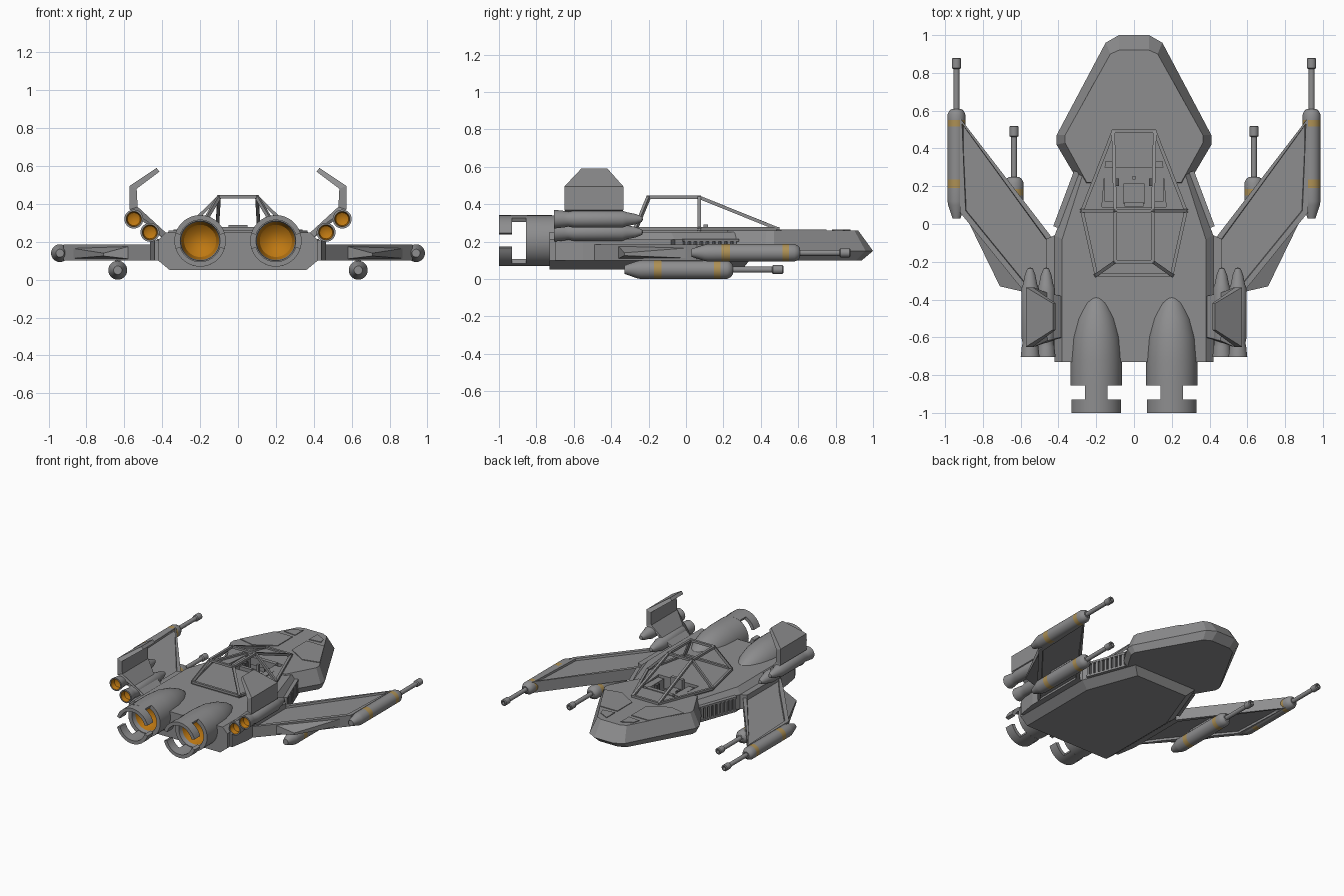
import bpy, bmesh, math
from mathutils import Vector

if "Cube" in bpy.data.objects:
    bpy.data.objects.remove(bpy.data.objects["Cube"])


def material(name, rgb):
    m = bpy.data.materials.new(name)
    m.diffuse_color = (*rgb, 1)
    m.use_nodes = True
    m.node_tree.nodes["Principled BSDF"].inputs["Base Color"].default_value = m.diffuse_color
    return m


GRAY = material("hull gray", (0.27, 0.27, 0.275))
GLOW = material("engine orange", (0.52, 0.19, 0.006))
STRIPE = material("stripe yellow", (0.42, 0.28, 0.09))
DARK = material("recess gray", (0.10, 0.10, 0.105))


def finish(name, bm, mats=(GRAY,), mirror=False, smooth=False):
    bmesh.ops.recalc_face_normals(bm, faces=bm.faces)
    me = bpy.data.meshes.new(name)
    bm.to_mesh(me)
    bm.free()
    ob = bpy.data.objects.new(name, me)
    bpy.context.collection.objects.link(ob)
    for m in mats:
        me.materials.append(m)
    if smooth:
        bpy.ops.object.select_all(action='DESELECT')
        ob.select_set(True)
        bpy.context.view_layer.objects.active = ob
        bpy.ops.object.shade_smooth_by_angle(angle=math.radians(32))
    if mirror:
        ob.modifiers.new("mirror", 'MIRROR')
    return ob


def loft_bm(rings):
    bm = bmesh.new()
    vs = [[bm.verts.new(p) for p in r] for r in rings]
    n = len(vs[0])
    for a, b in zip(vs, vs[1:]):
        for i in range(n):
            bm.faces.new((a[i], a[(i + 1) % n], b[(i + 1) % n], b[i]))
    bm.faces.new(vs[0])
    bm.faces.new(vs[-1])
    return bm


def loft(name, rings, **kw):
    return finish(name, loft_bm(rings), **kw)


def slab(name, outline, z0, z1, **kw):
    return loft(name, [[(x, y, z) for x, y in outline] for z in (z0, z1)], **kw)


def both(half):
    # closed outline from its right half
    return half + [(-x, y) for x, y in reversed(half)]


def box(name, c, s, **kw):
    x, y = c[0], c[1]
    a, b = s[0] / 2, s[1] / 2
    return slab(name, [(x - a, y - b), (x + a, y - b), (x + a, y + b), (x - a, y + b)],
                c[2] - s[2] / 2, c[2] + s[2] / 2, **kw)


def lathe(name, prof, cx, cz, mats=(GRAY,), n=28):
    # profile of (y, radius[, material of the following segment]) turned about y
    bm = bmesh.new()
    rows = []
    for p in prof:
        k = n if p[1] > 0 else 1
        rows.append([bm.verts.new((cx + p[1] * math.cos(math.tau * i / n), p[0],
                                   cz + p[1] * math.sin(math.tau * i / n))) for i in range(k)])
    for p, a, b in zip(prof, rows, rows[1:]):
        for i in range(n):
            j = (i + 1) % n
            q = [a[i % len(a)], a[j % len(a)], b[j % len(b)], b[i % len(b)]]
            f = bm.faces.new(list(dict.fromkeys(q)))
            f.material_index = p[2] if len(p) > 2 else 0
    return finish(name, bm, mats, mirror=True, smooth=True)


def beam(name, a, b, w=0.018, mirror=True):
    a, b = Vector(a), Vector(b)
    d = (b - a).normalized()
    u = d.cross(Vector((0, 0, 1)) if abs(d.z) < 0.9 else Vector((1, 0, 0))).normalized() * w / 2
    v = d.cross(u)
    return loft(name, [[p + u + v, p - u + v, p - u - v, p + u - v]
                       for p in (a - d * w / 3, b + d * w / 3)], mirror=mirror)


# main hull and nose, each a stack of outlines
def stack(name, levels):
    return loft(name, [[(x, y, z) for x, y in both(h)] for z, h in levels])


wide = [(0.42, -0.73), (0.42, -0.06), (0.27, 0.34)]
hull = stack("hull", [(0.05, [(0.36, -0.73), (0.36, -0.08), (0.22, 0.30)]),
                      (0.10, wide), (0.21, wide),
                      (0.25, [(0.38, -0.73), (0.38, -0.08), (0.25, 0.33)])])
nose = stack("nose", [
    (0.10, [(0.26, 0.22), (0.385, 0.43), (0.385, 0.47), (0.135, 0.91), (0.08, 0.94)]),
    (0.15, [(0.28, 0.20), (0.41, 0.42), (0.41, 0.47), (0.15, 0.96), (0.08, 1.0)]),
    (0.26, [(0.25, 0.22), (0.365, 0.43), (0.365, 0.47), (0.125, 0.90), (0.08, 0.92)])])
deck = slab("cockpit_deck", both([(0.20, -0.27), (0.275, 0.07), (0.11, 0.49)]), 0.20, 0.264)

# cockpit well cut into hull, nose and deck
cutter = slab("cockpit_cutter", both([(0.17, 0.09), (0.15, 0.33)]), 0.15, 0.4)
cutter.hide_render = True
cutter.hide_viewport = True
for ob in (hull, nose, deck):
    m = ob.modifiers.new("well", 'BOOLEAN')
    m.operation = 'DIFFERENCE'
    m.object = cutter
    m.solver = 'EXACT'
box("cockpit_floor", (0, 0.21, 0.155), (0.34, 0.25, 0.02))
box("seat_base", (0, 0.16, 0.19), (0.11, 0.11, 0.05))
box("seat_back", (0, 0.105, 0.225), (0.10, 0.025, 0.13))
box("dash", (0, 0.315, 0.24), (0.22, 0.03, 0.06))
box("side_console", (0.13, 0.21, 0.21), (0.05, 0.18, 0.10), mirror=True)
box("control_stick", (0, 0.245, 0.21), (0.018, 0.018, 0.10))
box("throttle", (0.09, 0.22, 0.22), (0.02, 0.04, 0.08), mats=(DARK,), mirror=True)

# canopy frame
tr, tf = (0.10, -0.20, 0.437), (0.10, 0.07, 0.437)
br, bmid, bf = (0.20, -0.27, 0.268), (0.275, 0.07, 0.268), (0.11, 0.49, 0.268)
for i, (a, b) in enumerate([(tr, tf), (tr, br), (tf, bmid), (tf, bf), (br, bmid), (bmid, bf)]):
    beam("canopy_rail_%d" % i, a, b)
for i, p in enumerate((tr, tf, br, bf)):
    beam("canopy_cross_%d" % i, p, (-p[0], p[1], p[2]), mirror=False)

# thin plates on the nose
slab("nose_panel_large", [(0.06, 0.57), (0.21, 0.48), (0.34, 0.51), (0.21, 0.75), (0.06, 0.75)],
     0.258, 0.265, mirror=True)
slab("nose_panel_small", [(0.06, 0.78), (0.155, 0.79), (0.14, 0.84), (0.06, 0.88)],
     0.258, 0.265, mirror=True)

# side vents on the slanted hull flanks
p0, p1 = Vector((0.405, -0.02, 0)), Vector((0.295, 0.274, 0))
d = (p1 - p0).normalized()
nrm = Vector((d.y, -d.x, 0))


def flank(name, t0, t1, z0, z1, out, mats):
    a, b = p0.lerp(p1, t0), p0.lerp(p1, t1)
    o = [a - nrm * 0.02, b - nrm * 0.02, b + nrm * out, a + nrm * out]
    slab(name, [(p.x, p.y) for p in o], z0, z1, mats=mats, mirror=True)


flank("vent_backing", 0, 1, 0.11, 0.205, 0.006, (DARK,))
for i in range(9):
    flank("vent_slat_%d" % i, i / 9 + 0.02, i / 9 + 0.075, 0.11, 0.205, 0.022, (GRAY,))
flank("vent_top_rail", 0, 1, 0.20, 0.215, 0.024, (GRAY,))
flank("vent_bottom_rail", 0, 1, 0.10, 0.115, 0.024, (GRAY,))

# wings with recessed panels above and below
wing = [(0.92, 0.56), (0.92, 0.06), (0.58, -0.36), (0.42, -0.54), (0.42, -0.09)]
bm = loft_bm([[(x, y, z) for x, y in wing] for z in (0.10, 0.185)])
bmesh.ops.recalc_face_normals(bm, faces=bm.faces)
caps = [f for f in bm.faces if abs(f.normal.z) > 0.9]
bmesh.ops.inset_individual(bm, faces=caps, thickness=0.03, depth=0)
bmesh.ops.inset_individual(bm, faces=caps, thickness=0.004, depth=-0.015)
finish("wing", bm, mirror=True)
flap = [(0.90, 0.06), (0.71, -0.33), (0.58, -0.36)]
loft("wing_flap", [[(x, y, z) for (x, y), z in zip(flap, zs)]
                   for zs in ((0.11, 0.125, 0.11), (0.17, 0.14, 0.175))], mirror=True)
slab("wing_root", [(0.40, -0.70), (0.44, -0.70), (0.465, -0.55), (0.465, -0.08), (0.40, -0.05)],
     0.10, 0.21, mirror=True)

# guns: wing tip and under wing


def gun(name, cx, cz, y0, y1, yb, r, bands):
    prof = [(y0, 0), (y0, r * 0.45), (y0 + 0.07, r * 0.93), (y0 + 0.09, r)]
    for a, b in bands:
        prof += [(a, r, 1), (b, r)]
    prof += [(y1 - 0.03, r), (y1 - 0.01, r * 0.8), (y1, r * 0.5), (y1, 0.016), (yb - 0.06, 0.016),
             (yb - 0.055, 0.024), (yb - 0.005, 0.024), (yb, 0.019), (yb, 0.012), (yb - 0.03, 0.012),
             (yb - 0.03, 0)]
    lathe(name, prof, cx, cz, (GRAY, STRIPE))


gun("tip_gun", 0.94, 0.14, 0.03, 0.61, 0.88, 0.047, [(0.19, 0.235), (0.515, 0.55)])
gun("under_gun", 0.635, 0.05, -0.33, 0.25, 0.52, 0.05, [(-0.17, -0.13), (0.15, 0.185)])
box("gun_pylon", (0.635, -0.02, 0.10), (0.03, 0.22, 0.05), mirror=True)

# engine nacelles with glowing bowls
EX, EZ, R = 0.2, 0.205, 0.136
lathe("engine_nacelle", [(-0.375, 0), (-0.39, 0.045), (-0.42, 0.066), (-0.50, 0.102), (-0.60, 0.127),
                         (-0.72, R), (-0.855, R), (-0.855, 0.105), (-0.82, 0.10, 1),
                         (-0.77, 0.085, 1), (-0.74, 0.05, 1), (-0.73, 0)], EX, EZ, (GRAY, GLOW), 40)


def arc(name, y0, y1, a0, a1, r0=0.11):
    rings = []
    for i in range(17):
        a = math.radians(a0 + (a1 - a0) * i / 16)
        rings.append([(EX + r * math.cos(a), y, EZ + r * math.sin(a))
                      for r, y in ((r0, y0), (R, y0), (R, y1), (r0, y1))])
    loft(name, rings, mirror=True, smooth=True)


# split exhaust collars on short necks
for part, base in (("upper", 0), ("lower", 180)):
    arc(part + "_collar", -1.0, -0.93, base + 17, base + 163)
    arc(part + "_neck", -0.935, -0.85, base + 64, base + 116)

# twin rocket tubes on each side
for name, x, z in (("outer_tube", 0.55, 0.32), ("inner_tube", 0.465, 0.25)):
    lathe(name, [(-0.23, 0), (-0.235, 0.014), (-0.27, 0.028), (-0.32, 0.038), (-0.34, 0.046),
                 (-0.60, 0.046), (-0.63, 0.040), (-0.65, 0.044), (-0.705, 0.05), (-0.705, 0.04, 1),
                 (-0.67, 0.034, 1), (-0.65, 0)], x, z, (GRAY, GLOW))

# bent fins
fin = [(0.35, 0.22, 0.40, 0.22, -0.59, -0.39), (0.572, 0.37, 0.53, 0.385, -0.65, -0.335),
       (0.572, 0.495, 0.535, 0.48, -0.65, -0.335), (0.43, 0.59, 0.415, 0.57, -0.56, -0.42)]
loft("fin", [[(xo, a, zo), (xo, b, zo), (xi, b, zi), (xi, a, zi)]
             for xo, zo, xi, zi, a, b in fin], mirror=True)
